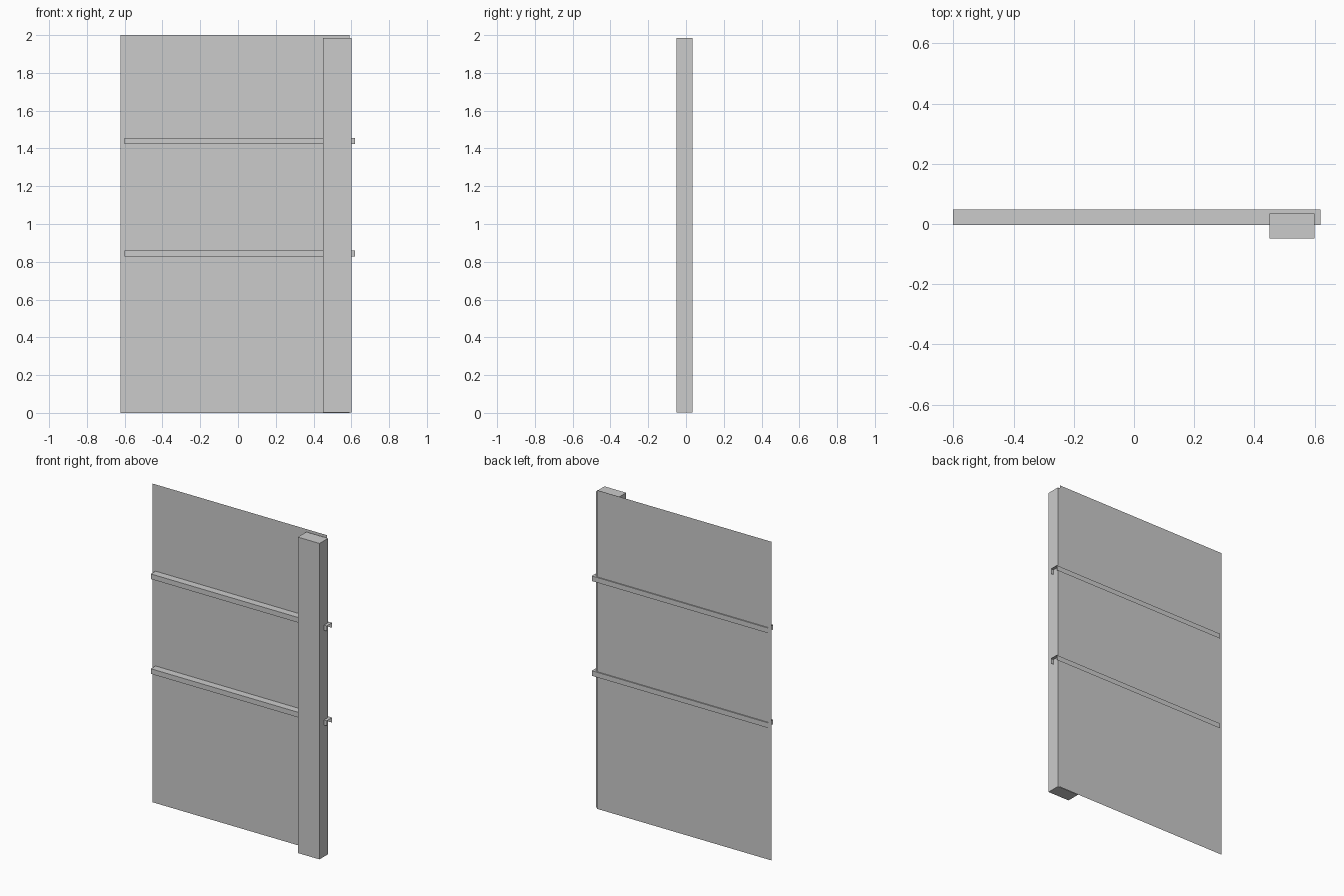
import bpy

if "Cube" in bpy.data.objects:
    bpy.data.objects.remove(bpy.data.objects["Cube"])


def add_mesh(name, verts, faces):
    mesh = bpy.data.meshes.new(name)
    mesh.from_pydata(verts, [], faces)
    mesh.update()
    obj = bpy.data.objects.new(name, mesh)
    bpy.context.collection.objects.link(obj)
    return obj


def box(name, x0, x1, y0, y1, z0, z1):
    bpy.ops.mesh.primitive_cube_add(
        size=1, location=((x0 + x1) / 2, (y0 + y1) / 2, (z0 + z1) / 2))
    obj = bpy.context.object
    obj.name = name
    obj.scale = (x1 - x0, y1 - y0, z1 - z0)
    bpy.ops.object.transform_apply(location=False, rotation=False, scale=True)
    return obj


def channel(name, z_top):
    # Sheet-metal rail: inverted U profile, open below and at both ends
    x0, x1, y0, y1, drop = -0.602, 0.62, -0.004, 0.049, 0.032
    profile = [(y0, z_top - drop), (y0, z_top), (y1, z_top), (y1, z_top - drop)]
    verts = [(x, y, z) for x in (x0, x1) for y, z in profile]
    faces = [(i, i + 4, i + 5, i + 1) for i in range(3)]
    return add_mesh(name, verts, faces)


# Thin sheet panel
PANEL_Y = 0.042
add_mesh("sheet_panel",
         [(-0.622, PANEL_Y, 0), (0.59, PANEL_Y, 0), (0.59, PANEL_Y, 2), (-0.622, PANEL_Y, 2)],
         [(0, 1, 2, 3)])

# Upright post at the right edge
box("post", 0.45, 0.60, -0.049, 0.035, 0.003, 1.986)

# Horizontal rails
for name, z in (("upper_rail", 1.456), ("lower_rail", 0.861)):
    channel(name, z)
